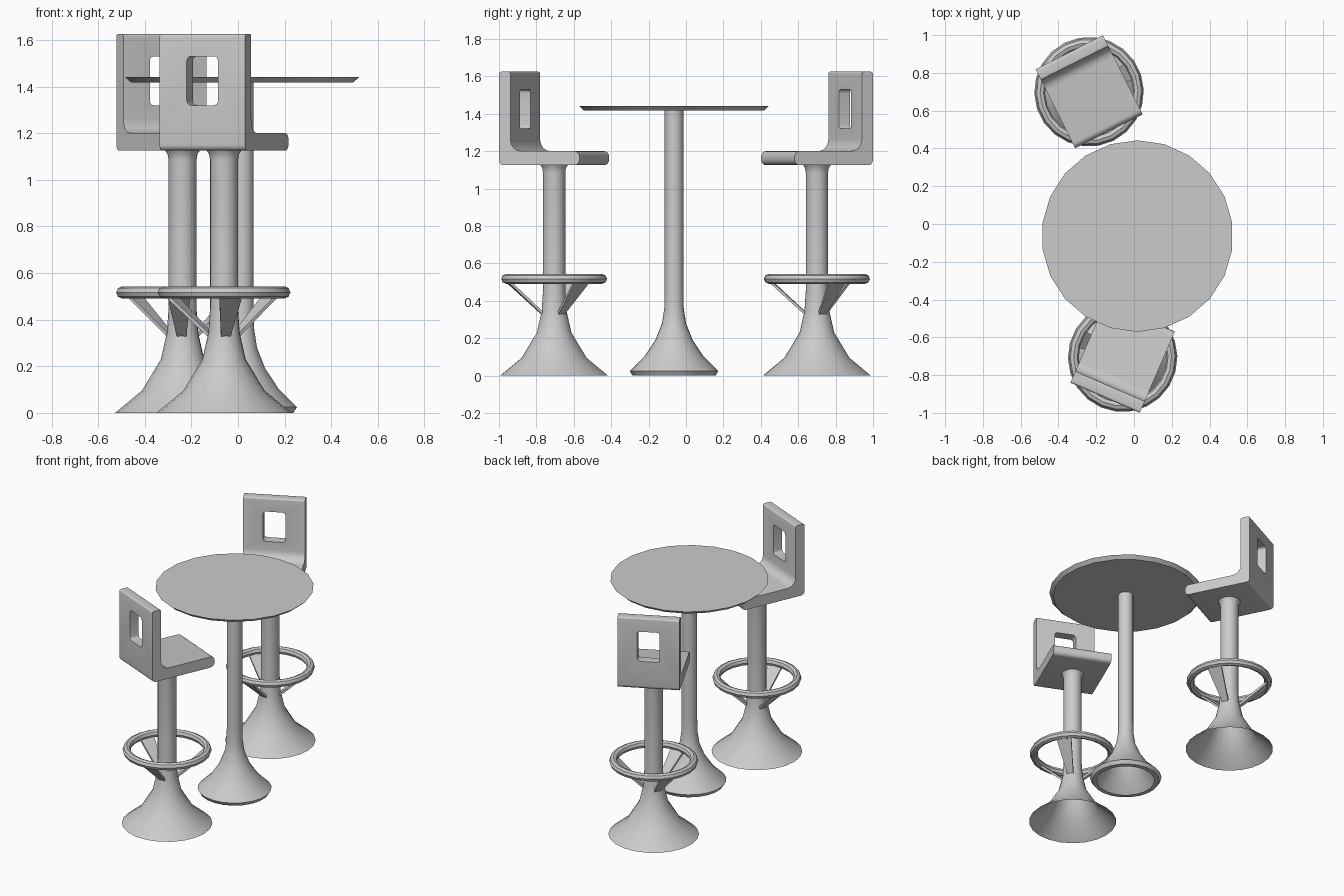
import bpy
import bmesh
import math
from mathutils import Matrix, Vector

SIDES = 22

if "Cube" in bpy.data.objects:
    bpy.data.objects.remove(bpy.data.objects["Cube"], do_unlink=True)

grey = bpy.data.materials.new("light_grey")
grey.use_nodes = True
grey.diffuse_color = (0.6, 0.6, 0.6, 1)
grey.node_tree.nodes["Principled BSDF"].inputs["Base Color"].default_value = (0.6, 0.6, 0.6, 1)


def finish(bm, name):
    """Turn a bmesh into a linked, softly shaded object."""
    mesh = bpy.data.meshes.new(name)
    bm.to_mesh(mesh)
    bm.free()
    mesh.materials.append(grey)
    obj = bpy.data.objects.new(name, mesh)
    bpy.context.collection.objects.link(obj)
    smooth(obj)
    return obj


def smooth(obj):
    bpy.ops.object.select_all(action='DESELECT')
    obj.select_set(True)
    bpy.context.view_layer.objects.active = obj
    bpy.ops.object.shade_smooth_by_angle(angle=math.radians(32))


def lathe(name, profile, sides=SIDES, closed=False):
    """Spin (radius, height) points about z."""
    bm = bmesh.new()
    rows = []
    for r, z in profile:
        angles = [math.pi / 2 + math.tau * k / sides for k in range(sides)]
        rows.append([bm.verts.new((r * math.cos(a), r * math.sin(a), z)) for a in angles])
    pairs = list(zip(rows, rows[1:]))
    if closed:
        pairs.append((rows[-1], rows[0]))
    for low, high in pairs:
        for k in range(sides):
            n = (k + 1) % sides
            bm.faces.new((low[k], low[n], high[n], high[k]))
    bmesh.ops.remove_doubles(bm, verts=bm.verts, dist=1e-5)
    return finish(bm, name)


def rounded(corners, steps=4):
    """Replace each (u, v, radius) corner of a right-angled outline by an arc."""
    points = []
    for i, (u, v, r) in enumerate(corners):
        p = Vector((u, v))
        before = (Vector(corners[i - 1][:2]) - p).normalized()
        after = (Vector(corners[(i + 1) % len(corners)][:2]) - p).normalized()
        centre = p + (before + after) * r
        for s in range(steps + 1):
            t = s / steps * math.pi / 2
            points.append(centre - after * r * math.cos(t) - before * r * math.sin(t))
    return points


def extrude(name, points, to_3d, vector):
    """Extrude a flat outline into a solid."""
    bm = bmesh.new()
    face = bm.faces.new([bm.verts.new(to_3d(p)) for p in points])
    moved = bmesh.ops.extrude_face_region(bm, geom=[face])["geom"]
    bmesh.ops.translate(bm, vec=vector, verts=[g for g in moved if isinstance(g, bmesh.types.BMVert)])
    bmesh.ops.recalc_face_normals(bm, faces=bm.faces)
    return finish(bm, name)


def make_strut(name, angle):
    """Flat tapered brace from the column up to the foot ring."""
    bm = bmesh.new()
    for r, z, width in ((0.06, 0.33, 0.04), (0.25, 0.505, 0.1)):
        for side in (-0.5, 0.5):
            for off in (-0.005, 0.005):
                bm.verts.new((r - off, side * width, z + off))
    bmesh.ops.convex_hull(bm, input=bm.verts)
    bmesh.ops.dissolve_limit(bm, angle_limit=0.01, verts=bm.verts, edges=bm.edges)
    bmesh.ops.rotate(bm, verts=bm.verts, matrix=Matrix.Rotation(angle, 3, 'Z'))
    return finish(bm, name)


# Table: round top and a flared pedestal, open underneath
table = [
    lathe("table_top", [(0, 1.418), (0.482, 1.418), (0.507, 1.441), (0, 1.441)]),
    lathe("table_pedestal", [(0.19, 0), (0.222, 0), (0.237, 0.025), (0.16, 0.1), (0.1, 0.19),
                             (0.064, 0.28), (0.052, 0.36), (0.05, 0.45), (0.05, 1.42)]),
]
for part in table:
    part.matrix_world = Matrix.Translation((0.018, -0.064, 0))

# Stool, built facing +y: pedestal and foot ring
pedestal = lathe("stool_pedestal", [(0.29, 0), (0.175, 0.095), (0.093, 0.23), (0.067, 0.345),
                                    (0.06, 0.45), (0.06, 1.085), (0.064, 1.11), (0.075, 1.127)])
ring_section = [(0.259 + 0.026 * math.cos(a), 0.517 + 0.026 * math.sin(a))
                for a in (math.tau * k / 8 for k in range(8))]
ring = lathe("foot_ring", ring_section, closed=True)
stool = [pedestal, ring]
for k in range(3):
    stool.append(make_strut("foot_ring_strut", math.radians(60 + 120 * k)))

# Seat and backrest in one bent slab
seat_outline = rounded([(-0.234, 1.125, 0.025), (0.234, 1.125, 0.03), (0.234, 1.2, 0.03),
                        (-0.168, 1.2, 0.06), (-0.168, 1.625, 0.012), (-0.234, 1.625, 0.012)])
seat = extrude("seat_and_backrest", seat_outline, lambda p: (-0.2, p.x, p.y), (0.4, 0, 0))

# Window through the backrest
window = rounded([(-0.073, 1.32, 0.02), (0.073, 1.32, 0.02), (0.073, 1.53, 0.02), (-0.073, 1.53, 0.02)])
cutter = extrude("window_cutter", window, lambda p: (p.x, -0.3, p.y), (0, 0.2, 0))
cutter.hide_render = True
cut = seat.modifiers.new("window", 'BOOLEAN')
cut.operation = 'DIFFERENCE'
cut.object = cutter
cut.solver = 'EXACT'
bpy.context.view_layer.update()
bpy.context.view_layer.objects.active = seat
bpy.ops.object.modifier_apply(modifier=cut.name)
bpy.data.objects.remove(cutter, do_unlink=True)
smooth(seat)
stool.append(seat)

# Place the first stool in front and a copy behind the table
front = Matrix.Translation((-0.06, -0.705, 0)) @ Matrix.Rotation(math.radians(-23.4), 4, 'Z')
back = Matrix.Translation((-0.238, 0.7, 0)) @ Matrix.Rotation(math.radians(-153.4), 4, 'Z')
for part in stool:
    twin = part.copy()
    bpy.context.collection.objects.link(twin)
    base_name = part.name.split(".")[0]
    part.name = "front_" + base_name
    twin.name = "back_" + base_name
    part.matrix_world = front
    twin.matrix_world = back
